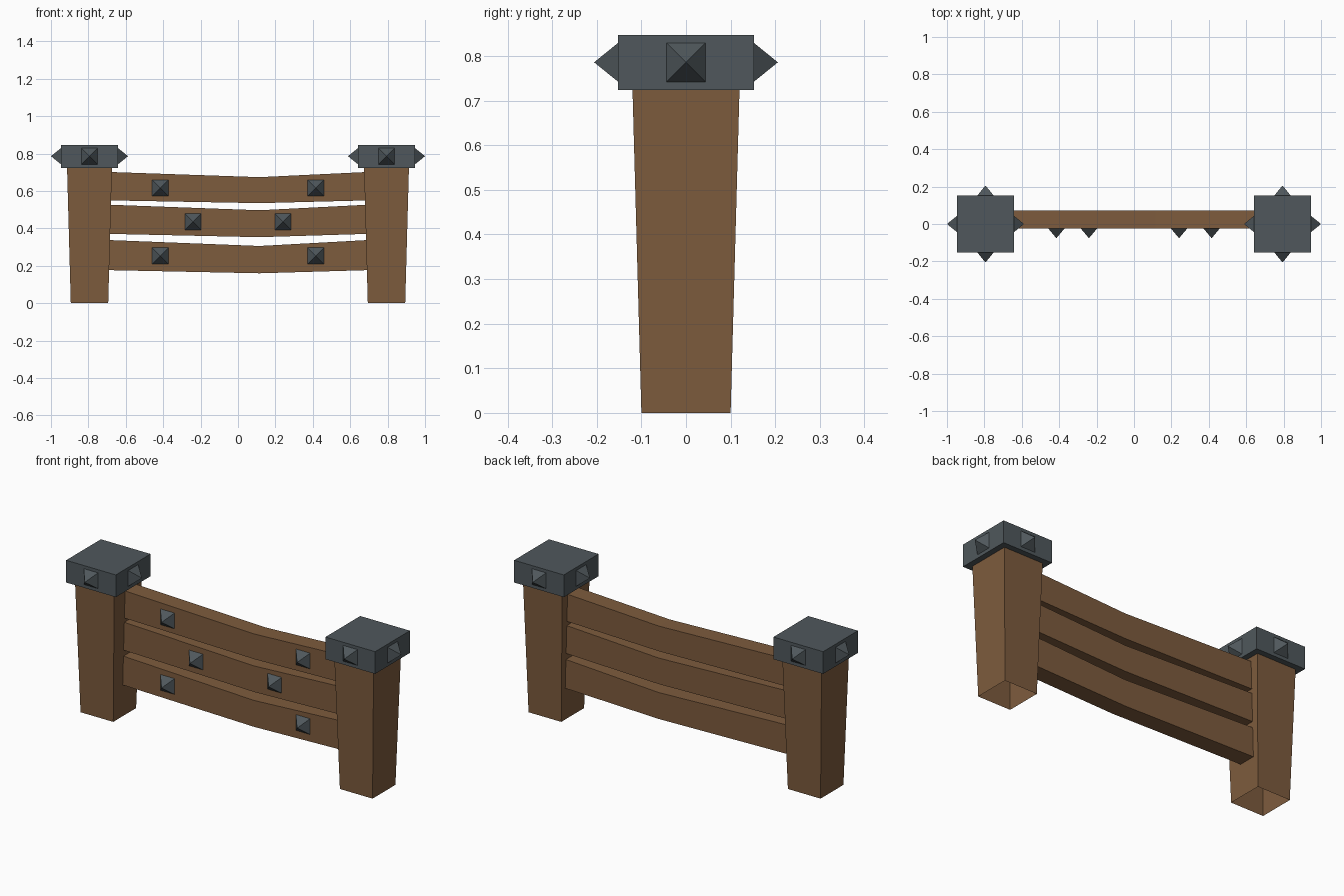
import bpy, bmesh
from mathutils import Vector

if "Cube" in bpy.data.objects:
    bpy.data.objects.remove(bpy.data.objects["Cube"])


def material(name, rgb):
    m = bpy.data.materials.new(name)
    m.diffuse_color = (*rgb, 1)
    m.use_nodes = True
    m.node_tree.nodes["Principled BSDF"].inputs["Base Color"].default_value = m.diffuse_color
    return m


WOOD = material("brown wood", (0.207, 0.106, 0.047))
METAL = material("grey metal", (0.079, 0.097, 0.107))


def mesh_object(name, verts, faces, mat):
    bm = bmesh.new()
    vs = [bm.verts.new(v) for v in verts]
    for f in faces:
        bm.faces.new([vs[i] for i in f])
    bmesh.ops.recalc_face_normals(bm, faces=bm.faces)
    me = bpy.data.meshes.new(name)
    bm.to_mesh(me)
    bm.free()
    me.materials.append(mat)
    ob = bpy.data.objects.new(name, me)
    bpy.context.collection.objects.link(ob)
    return ob


SIDES = [(i, (i + 1) % 4, (i + 1) % 4 + 4, i + 4) for i in range(4)]
CORNERS = [(-1, -1), (1, -1), (1, 1), (-1, 1)]


def tapered_box(name, cx, z0, z1, h0, h1, mat, bottom):
    verts = [(cx + a * h, b * h, z) for h, z in ((h0, z0), (h1, z1)) for a, b in CORNERS]
    faces = SIDES + [(4, 5, 6, 7)] + ([(3, 2, 1, 0)] if bottom else [])
    return mesh_object(name, verts, faces, mat)


def spike(name, base, direction, length, h=0.0437):
    d, up, base = Vector(direction), Vector((0, 0, 1)), Vector(base)
    side = up.cross(d)
    verts = [base + side * a * h + up * b * h for a, b in CORNERS] + [base + d * length]
    # base sits on the part behind it, so only the slopes are outward facing
    faces = [(i, (i + 1) % 4, 4) for i in range(4)] + [(3, 2, 1, 0)]
    return mesh_object(name, verts, faces, METAL)


# Posts (hollow underneath) with metal caps and four spikes each
PX, CAP = 0.794, 0.152
for label, cx in (("left", -PX), ("right", PX)):
    tapered_box(label + "_post", cx, 0, 0.726, 0.10, 0.12, WOOD, False)
    tapered_box(label + "_cap", cx, 0.724, 0.847, CAP, CAP, METAL, True)
    for dx, dy in ((1, 0), (-1, 0), (0, 1), (0, -1)):
        spike(label + "_cap_spike", (cx + dx * CAP, dy * CAP, 0.786), (dx, dy, 0), 0.054)

# Sagging planks: (name, top end, top middle, bottom end, bottom middle)
Y0, Y1, END, MID = -0.024, 0.072, 0.70, 0.115
for name, te, tm, be, bmid in (("top_plank", 0.702, 0.674, 0.550, 0.535),
                               ("middle_plank", 0.527, 0.497, 0.371, 0.353),
                               ("bottom_plank", 0.338, 0.306, 0.177, 0.160)):
    outline = [(-END, be), (MID, bmid), (END, be), (END, te), (MID, tm), (-END, te)]
    verts = [(x, y, z) for y in (Y0, Y1) for x, z in outline]
    faces = [(i, (i + 1) % 6, (i + 1) % 6 + 6, i + 6) for i in range(6)]
    faces += [(0, 1, 4, 5), (1, 2, 3, 4), (11, 10, 7, 6), (10, 9, 8, 7)]
    mesh_object(name, verts, faces, WOOD)

# Studs on the front of the planks
for x, z in ((0.415, 0.616), (0.241, 0.435), (0.415, 0.253)):
    for s in (-1, 1):
        spike("plank_spike", (s * x, Y0, z), (0, -1, 0), 0.052)
